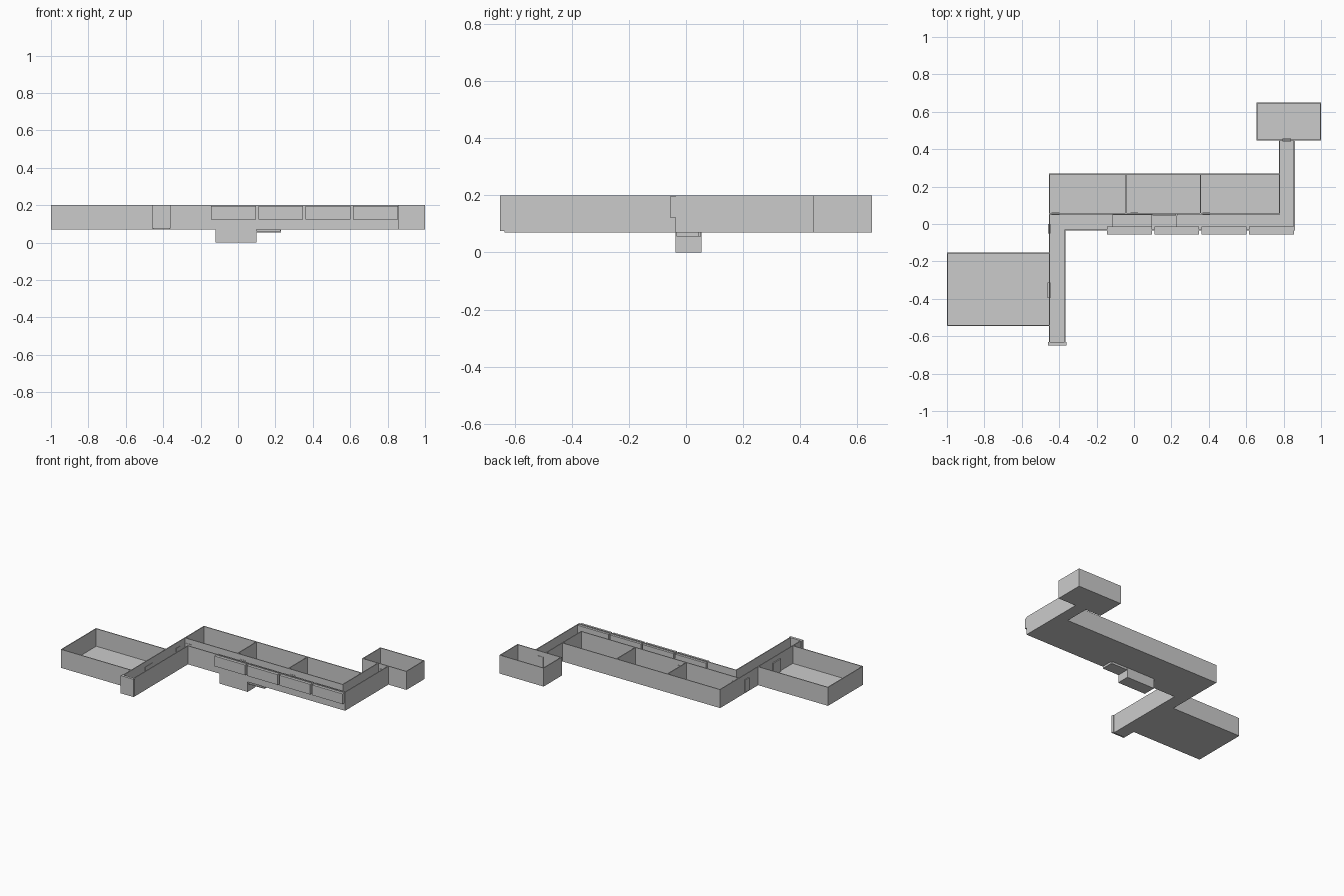
import bpy, bmesh
from mathutils import Matrix, Vector

if "Cube" in bpy.data.objects:
    bpy.data.objects.remove(bpy.data.objects["Cube"])

T = 0.006            # wall and floor thickness
Z0, Z1 = 0.07, 0.20  # floor underside and wall top


def boxes(name, items):
    """One object made of axis-aligned boxes (x0, x1, y0, y1, z0, z1)."""
    bm = bmesh.new()
    for x0, x1, y0, y1, z0, z1 in items:
        size = Matrix.Diagonal((x1 - x0, y1 - y0, z1 - z0, 1))
        mid = Vector(((x0 + x1) / 2, (y0 + y1) / 2, (z0 + z1) / 2))
        bmesh.ops.create_cube(bm, size=1, matrix=Matrix.Translation(mid) @ size)
    mesh = bpy.data.meshes.new(name)
    bm.to_mesh(mesh)
    bm.free()
    obj = bpy.data.objects.new(name, mesh)
    bpy.context.collection.objects.link(obj)
    return obj


def wall_x(x0, x1, y, z0=Z0, z1=Z1):
    """Wall along x; its low-y face lies at y."""
    return (x0, x1, y, y + T, z0, z1)


def wall_y(x, y0, y1, z0=Z0, z1=Z1):
    """Wall along y; its low-x face lies at x."""
    return (x, x + T, y0, y1, z0, z1)


def floor(x0, x1, y0, y1, z=Z0):
    return (x0, x1, y0, y1, z, z + T)


# West room
boxes("west_room_floor", [floor(-1, -0.455, -0.545, -0.153)])
boxes("west_room_walls", [
    wall_y(-1, -0.545, -0.153),
    wall_x(-1 + T, -0.455, -0.545),
    wall_x(-1 + T, -0.455, -0.153 - T)])

# South corridor with closing end door
boxes("south_corridor_floor", [floor(-0.455, -0.365, -0.635, -0.034)])
boxes("south_corridor_walls", [
    wall_y(-0.455, -0.635, 0.27),
    wall_y(-0.365 - T, -0.635, -0.034)])
boxes("end_door", [(-0.46, -0.36, -0.65, -0.632, 0.075, Z1)])

# Main corridor, its floor leaving a stairwell opening
boxes("main_corridor_floor", [
    floor(-0.455, -0.115, -0.034, 0.055),
    floor(0.23, 0.86, -0.034, 0.055)])
boxes("main_corridor_walls", [
    wall_x(-0.365 - T, 0.86, -0.036),
    wall_x(-0.455 + T, 0.775, 0.052)])

# Row of three rooms
boxes("room_row_floor", [floor(-0.455, 0.775, 0.055, 0.27)])
boxes("room_row_walls",
      [wall_x(-0.455 + T, 0.775, 0.27 - T)]
      + [wall_y(x, 0.058, 0.27 - T) for x in (-0.045, 0.352)])

# North corridor
boxes("north_corridor_floor", [floor(0.775, 0.86, 0.055, 0.447)])
boxes("north_corridor_walls", [
    wall_y(0.775, 0.052, 0.447),
    wall_y(0.86 - T, -0.03, 0.447)])

# North-east room
boxes("north_room_floor", [floor(0.655, 1, 0.447, 0.65)])
boxes("north_room_walls", [
    wall_y(0.655, 0.447, 0.65), wall_y(1 - T, 0.447, 0.65),
    wall_x(0.655 + T, 1 - T, 0.447), wall_x(0.655 + T, 1 - T, 0.65 - T)])

# Sunken pit and the shallow step leading into it
boxes("pit", [
    floor(-0.12, 0.10, -0.036, 0.054, 0),
    wall_x(-0.12, 0.10, -0.036, T, Z0), wall_x(-0.12, 0.10, 0.048, T, Z0),
    wall_y(-0.12, -0.03, 0.048, T, Z0), wall_y(0.10 - T, -0.03, 0.048, T, 0.056)])
boxes("pit_step", [
    floor(0.10, 0.23, -0.034, 0.046, 0.055),
    wall_y(0.23 - T, -0.034, 0.046, 0.061, 0.076),
    wall_x(0.10, 0.23 - T, 0.046, 0.055, 0.076)])

# Window panels along the front wall
for i in range(4):
    x = -0.145 + i * 0.2535
    boxes(f"window_{i + 1}", [(x, x + 0.24, -0.056, -0.014, 0.123, 0.195)])

# Doors
for i, x in enumerate((-0.44, -0.02, 0.365)):
    boxes(f"room_door_{i + 1}", [(x, x + 0.042, 0.049, 0.061, 0.076, 0.165)])
boxes("north_room_door", [(0.795, 0.84, 0.44, 0.456, 0.076, 0.165)])
boxes("west_room_door", [(-0.463, -0.446, -0.395, -0.313, 0.076, 0.165)])
boxes("side_door", [(-0.46, -0.446, -0.05, 0.0, 0.076, 0.165)])
